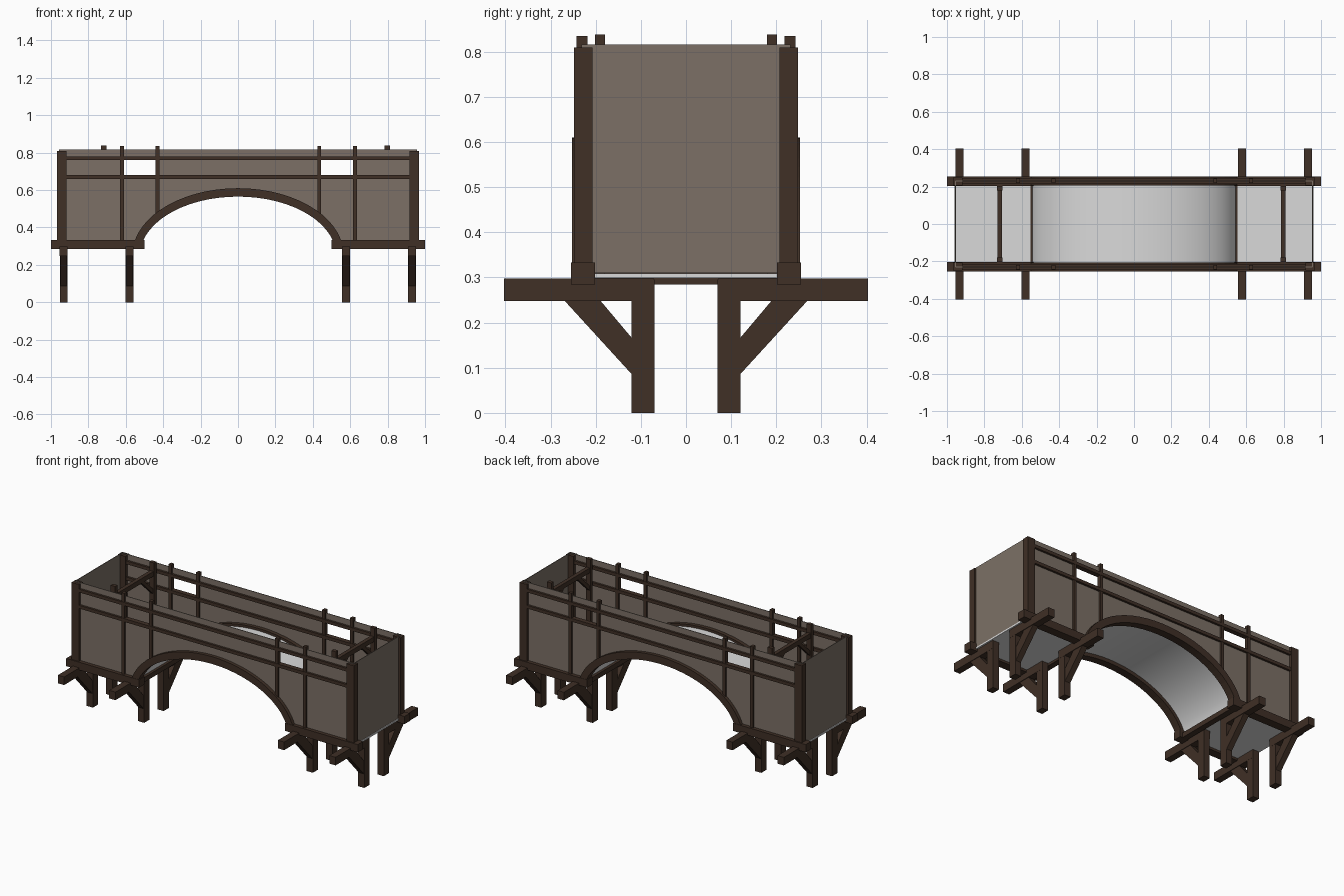
import bpy, bmesh, math
from mathutils import Vector

if "Cube" in bpy.data.objects:
    bpy.data.objects.remove(bpy.data.objects["Cube"])


def material(name, rgb):
    m = bpy.data.materials.new(name)
    m.diffuse_color = (*rgb, 1)
    m.use_nodes = True
    m.node_tree.nodes["Principled BSDF"].inputs["Base Color"].default_value = m.diffuse_color
    return m


WOOD = material("dark timber", (0.050, 0.029, 0.019))
PLASTER = material("grey brown panel", (0.200, 0.163, 0.133))
DECK = material("pale deck", (0.70, 0.70, 0.70))


def mesh_object(name, verts, faces, mat):
    me = bpy.data.meshes.new(name)
    me.from_pydata(verts, [], faces)
    bm = bmesh.new()
    bm.from_mesh(me)
    bmesh.ops.remove_doubles(bm, verts=bm.verts, dist=1e-5)
    bmesh.ops.recalc_face_normals(bm, faces=bm.faces)
    bm.to_mesh(me)
    bm.free()
    me.materials.append(mat)
    ob = bpy.data.objects.new(name, me)
    bpy.context.collection.objects.link(ob)
    return ob


def prism(name, loop, offset, mat):
    """Extrude a closed planar loop along an offset vector."""
    n = len(loop)
    a = [Vector(p) for p in loop]
    verts = a + [p + Vector(offset) for p in a]
    faces = [tuple(range(n)), tuple(range(2 * n - 1, n - 1, -1))]
    faces += [(i, (i + 1) % n, n + (i + 1) % n, n + i) for i in range(n)]
    return mesh_object(name, verts, faces, mat)


def box(name, x0, x1, y0, y1, z0, z1, mat=WOOD):
    y0, y1 = min(y0, y1), max(y0, y1)
    return prism(name, [(x0, y0, z0), (x1, y0, z0), (x1, y1, z0), (x0, y1, z0)],
                 (0, 0, z1 - z0), mat)


# Arch ellipses share one centre height
ZC = 0.25
OUTER, INNER, MID = (0.566, 0.36), (0.524, 0.315), (0.553, 0.345)
T0 = math.radians(8)
SEG = 28
ANGLES = [T0 + (math.pi - 2 * T0) * i / SEG for i in range(SEG + 1)]


def arc_point(e, t):
    return e[0] * math.cos(t), ZC + e[1] * math.sin(t)


def wall_bottom(x):
    a, h = MID
    if abs(x) >= a:
        return 0.31
    return max(0.31, ZC + h * math.sqrt(1 - (x / a) ** 2))


POSTS = (-0.62, -0.431, 0.435, 0.625)

for s, side in ((-1, "front"), (1, "back")):
    # Plaster wall with two window gaps, bottom edge following the arch
    xs = sorted(set([-0.955, 0.955, *POSTS] + [MID[0] * math.cos(t) for t in ANGLES]))
    verts, faces = [], []
    for xa, xb in zip(xs, xs[1:]):
        mid = (xa + xb) / 2
        window = POSTS[0] < mid < POSTS[1] or POSTS[2] < mid < POSTS[3]
        for k in range(3):
            if k == 1 and window:
                continue
            lo = (None, 0.67, 0.77)[k]
            hi = (0.67, 0.77, 0.816)[k]
            i = len(verts)
            verts += [(xa, s * 0.23, lo or wall_bottom(xa)), (xb, s * 0.23, lo or wall_bottom(xb)),
                      (xb, s * 0.23, hi), (xa, s * 0.23, hi)]
            faces.append((i, i + 1, i + 2, i + 3))
    wall = mesh_object(side + "_wall_panel", verts, faces, PLASTER)
    mod = wall.modifiers.new("thickness", 'SOLIDIFY')
    mod.thickness = 0.004
    mod.offset = 0

    # Curved arch beam, made in quads
    verts, faces = [], []
    for t in ANGLES:
        for e in (OUTER, INNER):
            x, z = arc_point(e, t)
            verts += [(x, s * 0.205, z), (x, s * 0.253, z)]
    for i in range(SEG):
        a, b = 4 * i, 4 * i + 4
        for p, q in ((0, 1), (1, 3), (3, 2), (2, 0)):
            faces.append((a + p, a + q, b + q, b + p))
    faces += [(0, 1, 3, 2), (4 * SEG, 4 * SEG + 2, 4 * SEG + 3, 4 * SEG + 1)]
    mesh_object(side + "_arch_beam", verts, faces, WOOD)

    # Sill beams and corner posts
    for sx in (-1, 1):
        box(side + "_sill_beam", min(sx, sx * 0.5), max(sx, sx * 0.5),
            s * 0.202, s * 0.255, 0.285, 0.333)
        box(side + "_corner_post", sx * 0.943 - 0.025, sx * 0.943 + 0.025,
            s * 0.207, s * 0.248, 0.32, 0.81)

    # Rails and thin wall posts
    for z in (0.67, 0.77):
        box(side + "_rail", -0.93, 0.93, s * 0.215, s * 0.245, z - 0.01, z + 0.01)
    for x in POSTS:
        box(side + "_wall_post", x - 0.01, x + 0.01, s * 0.218, s * 0.243,
            wall_bottom(x), 0.835)

    # Support legs with outriggers and diagonal braces
    for x in (-0.932, -0.58, 0.577, 0.93):
        box(side + "_support_leg", x - 0.021, x + 0.021, s * 0.07, s * 0.121, 0, 0.296)
        box(side + "_outrigger", x - 0.0215, x + 0.0215, s * 0.0705, s * 0.403, 0.248, 0.298)
        prism(side + "_leg_brace",
              [(x - 0.018, s * 0.115, 0.08), (x - 0.018, s * 0.115, 0.16),
               (x - 0.018, s * 0.195, 0.255), (x - 0.018, s * 0.275, 0.255)],
              (0.036, 0, 0), WOOD)

    # Inner frame posts and knee braces
    for x in (-0.717, 0.797):
        box(side + "_frame_post", x - 0.015, x + 0.015, s * 0.179, s * 0.202, 0.305, 0.838)
        prism(side + "_knee_brace",
              [(x - 0.009, s * 0.185, 0.64), (x - 0.009, s * 0.185, 0.67),
               (x - 0.009, s * 0.085, 0.765), (x - 0.009, s * 0.055, 0.765)],
              (0.018, 0, 0), WOOD)

# Inner frame cross beams
for x in (-0.717, 0.797):
    box("frame_cross_beam", x - 0.012, x + 0.012, -0.2, 0.2, 0.755, 0.785)

for s, end in ((-1, "left"), (1, "right")):
    # End walls, flat decks and the cross beams at the arch feet
    box(end + "_end_panel", s * 0.955 - 0.002, s * 0.955 + 0.002, -0.23, 0.23, 0.31, 0.816, PLASTER)
    box(end + "_flat_deck", min(s * 0.548, s * 0.96), max(s * 0.548, s * 0.96),
        -0.21, 0.21, 0.299, 0.309, DECK)
    box(end + "_foot_beam", s * 0.535 - 0.018, s * 0.535 + 0.018, -0.21, 0.21, 0.285, 0.315)

# Smooth arched deck
verts, faces = [], []
for t in ANGLES:
    for e in (MID, (MID[0] - 0.008, MID[1] - 0.008)):
        x, z = arc_point(e, t)
        verts += [(x, -0.21, z), (x, 0.21, z)]
for i in range(SEG):
    a, b = 4 * i, 4 * i + 4
    for p, q in ((0, 1), (1, 3), (3, 2), (2, 0)):
        faces.append((a + p, a + q, b + q, b + p))
faces += [(0, 1, 3, 2), (4 * SEG, 4 * SEG + 2, 4 * SEG + 3, 4 * SEG + 1)]
deck = mesh_object("arched_deck", verts, faces, DECK)
bpy.context.view_layer.objects.active = deck
deck.select_set(True)
bpy.ops.object.shade_smooth_by_angle(angle=math.radians(35))
